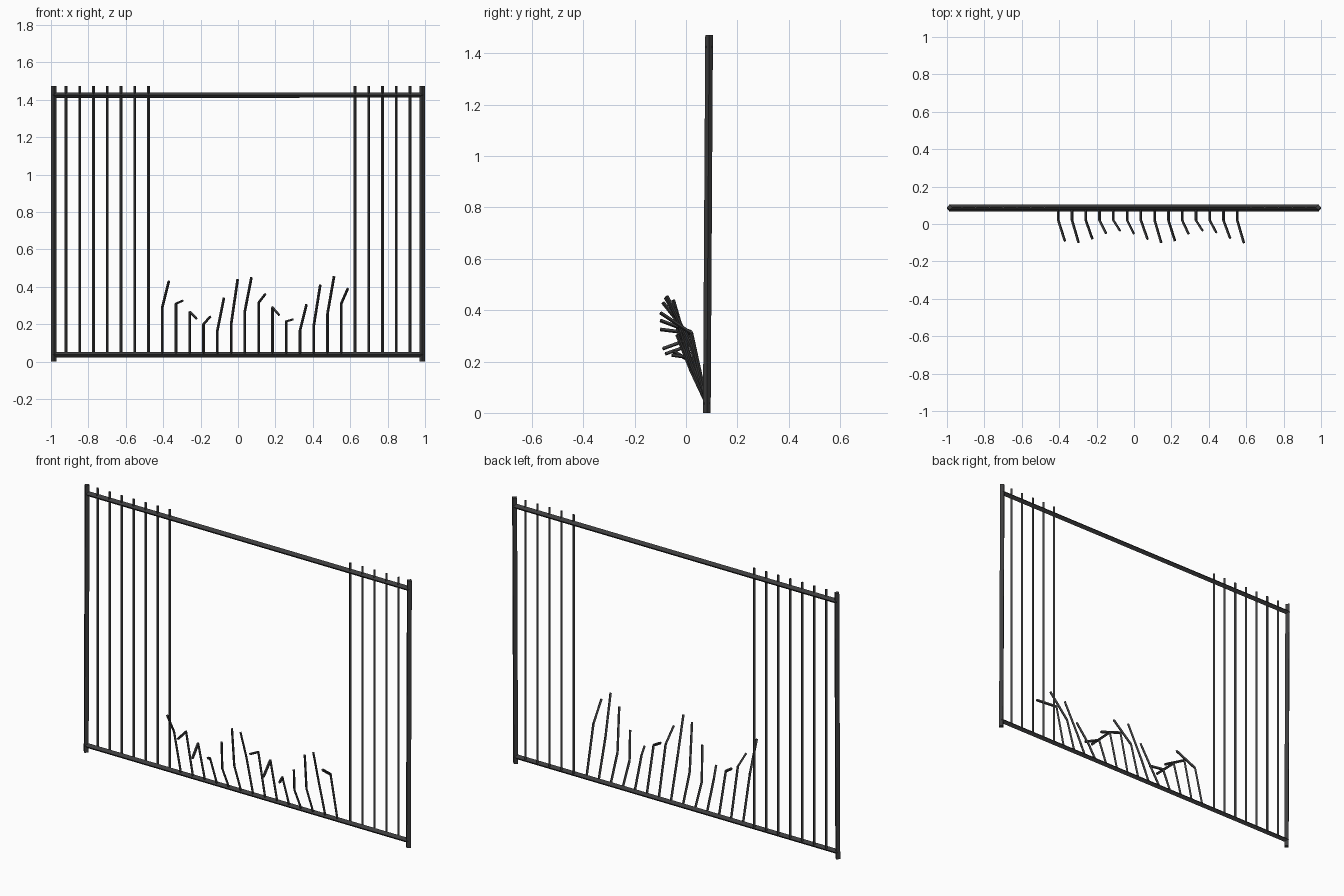
import bpy
from mathutils import Vector

cube = bpy.data.objects.get("Cube")
if cube:
    bpy.data.objects.remove(cube, do_unlink=True)

iron = bpy.data.materials.new("dark_iron")
iron.use_nodes = True
colour = (0.047, 0.047, 0.048, 1)
iron.diffuse_color = colour
iron.node_tree.nodes["Principled BSDF"].inputs["Base Color"].default_value = colour


def rod(name, start, end, radius):
    """Square rod between two points, set on edge like a diamond."""
    a, b = Vector(start), Vector(end)
    bpy.ops.mesh.primitive_cylinder_add(vertices=4, radius=radius,
                                        depth=(b - a).length, location=(a + b) / 2)
    ob = bpy.context.object
    ob.name = name
    ob.rotation_euler = Vector((0, 0, 1)).rotation_difference(b - a).to_euler()
    ob.data.materials.append(iron)
    return ob


def join(name, parts):
    bpy.ops.object.select_all(action='DESELECT')
    for p in parts:
        p.select_set(True)
    bpy.context.view_layer.objects.active = parts[0]
    bpy.ops.object.join()
    parts[0].name = name


LOW_Y, HIGH_Y = 0.081, 0.090   # the posts lean back very slightly
BAR_Y = 0.088
TOP = 1.472
PITCH = 0.0736

# End posts
for side, x in (("right", -0.985), ("left", 0.985)):
    rod(side + "_post", (x, LOW_Y, 0), (x, HIGH_Y, TOP), 0.015)

# Horizontal rails
rod("bottom_rail", (-0.99, LOW_Y, 0.037), (0.99, LOW_Y, 0.037), 0.014)
rod("top_rail", (-0.99, HIGH_Y, 1.425), (0.99, HIGH_Y, 1.425), 0.0145)

# Bent bars: kink height, tip y, tip height
bent = [(0.29, -0.09, 0.43), (0.31, -0.10, 0.325), (0.265, -0.08, 0.23),
        (0.20, -0.05, 0.24), (0.165, -0.035, 0.34), (0.20, -0.05, 0.44),
        (0.27, -0.08, 0.45), (0.315, -0.10, 0.36), (0.29, -0.09, 0.25),
        (0.215, -0.055, 0.225), (0.165, -0.035, 0.305), (0.19, -0.045, 0.41),
        (0.255, -0.075, 0.455), (0.31, -0.10, 0.39)]

# Upright bars at both ends, broken bars through the gap
for i in range(26):
    x = -0.920 + PITCH * i
    if 7 <= i < 21:
        kink_z, tip_y, tip_z = bent[i - 7]
        kink = (x, 0.02, kink_z)
        join(f"broken_bar_{i - 6}", [
            rod("stub", (x, LOW_Y, 0.035), kink, 0.0072),
            rod("tip", kink, (x + 0.035, tip_y, tip_z), 0.0072)])
    else:
        rod(f"upright_bar_{i + 1}", (x, BAR_Y, 0.035), (x, BAR_Y, TOP), 0.0072)
